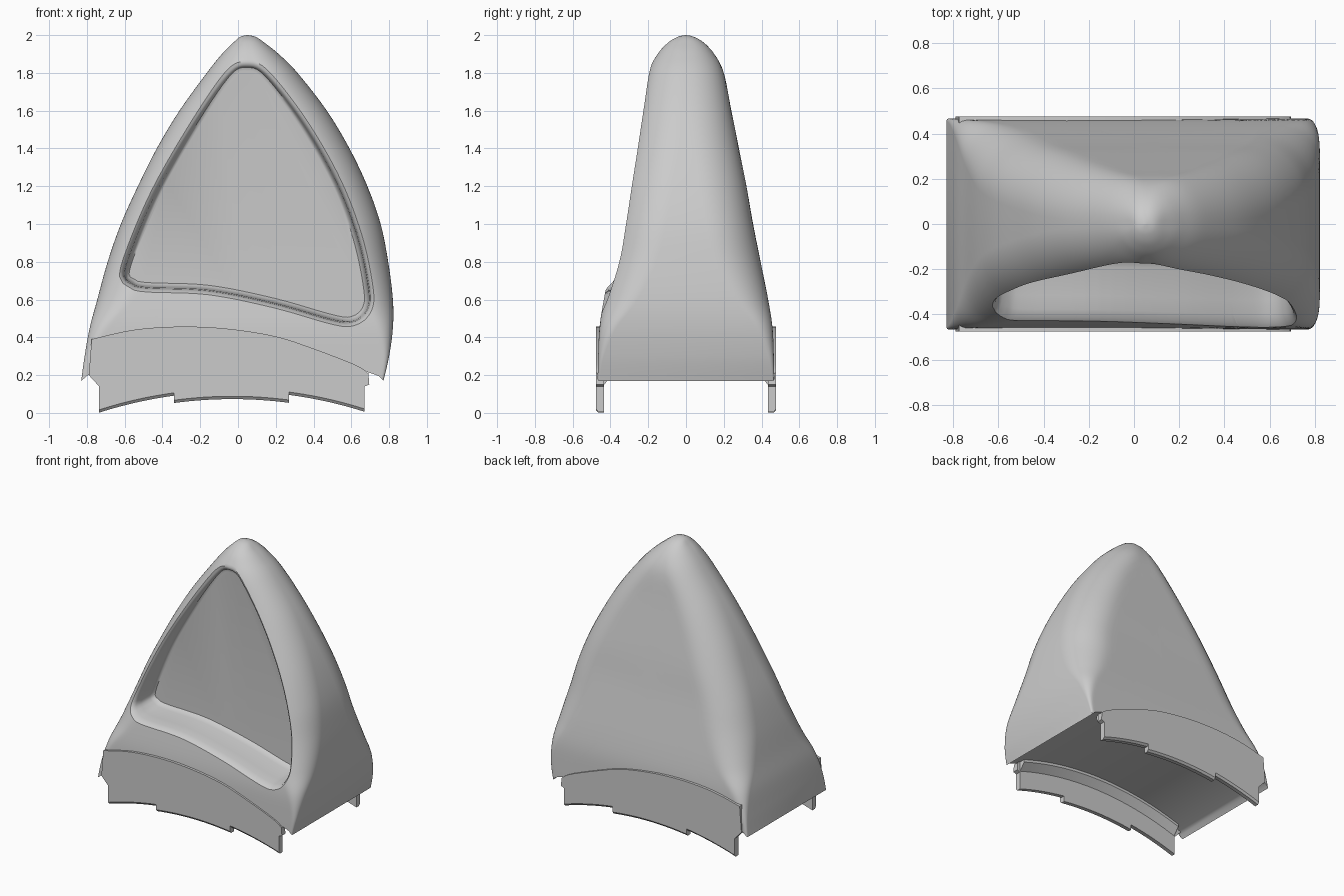
import bpy, bmesh, math
from mathutils import Vector

old = bpy.data.objects.get("Cube")
if old:
    bpy.data.objects.remove(old, do_unlink=True)

grey = bpy.data.materials.new("plain grey")
grey.use_nodes = True
grey.diffuse_color = (0.6, 0.6, 0.6, 1)
grey.node_tree.nodes["Principled BSDF"].inputs["Base Color"].default_value = (0.6, 0.6, 0.6, 1)


def spline(points, steps, closed=False):
    """Catmull-Rom through tuples of any length."""
    n, out = len(points), []
    pick = (lambda i: points[i % n]) if closed else (lambda i: points[max(0, min(n - 1, i))])
    for i in range(n if closed else n - 1):
        p = [pick(i + k) for k in (-1, 0, 1, 2)]
        for s in range(steps):
            t = s / steps
            out.append(tuple(b + 0.5 * t * (c - a + t * (2*a - 5*b + 4*c - d + t * (3*(b - c) + d - a)))
                             for a, b, c, d in zip(*p)))
    if not closed:
        out.append(points[-1])
    return out


def loft(name, rings, angle):
    """Skin closed rings of equal length, cap both ends, face outward."""
    bm = bmesh.new()
    rows = [[bm.verts.new(p) for p in ring] for ring in rings]
    n = len(rows[0])
    for a, b in zip(rows, rows[1:]):
        for i in range(n):
            j = (i + 1) % n
            bm.faces.new((a[i], a[j], b[j], b[i]))
    bm.faces.new(rows[0][::-1])
    bm.faces.new(rows[-1])
    bm.normal_update()
    if bm.calc_volume(signed=True) < 0:
        bmesh.ops.reverse_faces(bm, faces=bm.faces[:])
    mesh = bpy.data.meshes.new(name)
    bm.to_mesh(mesh)
    bm.free()
    mesh.materials.append(grey)
    ob = bpy.data.objects.new(name, mesh)
    bpy.context.collection.objects.link(ob)
    bpy.ops.object.select_all(action='DESELECT')
    ob.select_set(True)
    bpy.context.view_layer.objects.active = ob
    bpy.ops.object.shade_smooth_by_angle(angle=math.radians(angle))


def arch(x, top, radius=2.3, centre=-0.03):
    return top - radius + math.sqrt(radius ** 2 - (x - centre) ** 2)


def span(a, b, n=16):
    return [a + (b - a) * i / n for i in range(n + 1)]


# Shell sections: height, left edge, right edge, half depth, corner radius
sections = spline([
    (0.17, -0.83, 0.77, 0.468, 0.01), (0.3, -0.812, 0.80, 0.465, 0.03),
    (0.45, -0.785, 0.82, 0.458, 0.09), (0.6, -0.745, 0.82, 0.435, 0.18),
    (0.8, -0.69, 0.795, 0.395, 0.24), (1.0, -0.62, 0.755, 0.355, 0.25),
    (1.2, -0.53, 0.685, 0.32, 0.25), (1.4, -0.43, 0.59, 0.28, 0.24),
    (1.6, -0.31, 0.47, 0.24, 0.22), (1.8, -0.165, 0.315, 0.2, 0.19),
    (1.9, -0.085, 0.215, 0.15, 0.14), (1.96, -0.025, 0.14, 0.095, 0.078),
    (1.99, 0.01, 0.095, 0.045, 0.038), (2.0, 0.045, 0.055, 0.005, 0.004)], 8)


def depth_at(p):
    """Half depth of the rounded-rectangle section at a point of the front plane."""
    k = next((i for i in range(1, len(sections)) if sections[i][0] >= p.y), len(sections) - 1)
    a, b = sections[k - 1], sections[k]
    t = max(0, min(1, (p.y - a[0]) / (b[0] - a[0])))
    left, right, depth, radius = [u + (v - u) * t for u, v in zip(a[1:], b[1:])]
    w = (right - left) / 2
    radius = min(radius, w * 0.95, depth * 0.97)
    u = max(0, abs(p.x - (left + right) / 2) - w + radius)
    return depth - radius + math.sqrt(max(0, radius ** 2 - u ** 2))


# Silhouette of the shell and outline of the recess in the front plane
centre = Vector((0.05, 0.9))
silhouette = [Vector(p) for p in
              [(s[2], s[0]) for s in sections] + [(s[1], s[0]) for s in reversed(sections)]
              + [(x, arch(x, 0.33)) for x in span(-0.81, 0.75, 50)]]
outline = [Vector(p) for p in spline([
    (-0.57, 0.77), (-0.55, 0.71), (-0.48, 0.69), (-0.15, 0.675), (0.2, 0.605), (0.5, 0.52),
    (0.6, 0.51), (0.66, 0.56), (0.665, 0.66), (0.61, 0.92), (0.5, 1.21), (0.33, 1.51),
    (0.14, 1.76), (0.05, 1.81), (-0.04, 1.76), (-0.24, 1.46), (-0.43, 1.12)], 6, True)]


def cross(a, b):
    return a.x * b.y - a.y * b.x


def recess_ring(amount):
    """Recess outline grown by an amount, sampled on rays towards the silhouette."""
    grown = []
    for i, p in enumerate(outline):
        t = (outline[(i + 1) % len(outline)] - outline[i - 1]).normalized()
        grown.append(p + Vector((t.y, -t.x)) * amount)
    ring = []
    for s in silhouette:
        ray, best = s - centre, None
        for i, b in enumerate(grown):
            a = grown[i - 1]
            ca, cb = cross(ray, a - centre), cross(ray, b - centre)
            if ca <= 0 < cb:
                best = a.lerp(b, ca / (ca - cb))
        ring.append(best)
    return ring


# Recess floor and walls, softened rim, front, sides and back in one skin
rim = recess_ring(0.05)
rim_y = [-depth_at(p) for p in rim]
rings = []
for f, grow in ((0, 0), (0.05, 0.01), (0.15, 0.018), (0.6, 0.024), (0.82, 0.03), (0.94, 0.038)):
    rings.append([(p.x, -0.15 + f * (y + 0.15), p.y) for p, y in zip(recess_ring(grow), rim_y)])
steps = [(i / 18) ** 2 for i in range(19)]
for t in reversed(steps):
    blend = [s.lerp(r, t) for s, r in zip(silhouette, rim)]
    rings.append([(p.x, -depth_at(p), p.y) for p in blend])
for t in steps:
    blend = [s.lerp(centre, t * 0.97) for s in silhouette]
    rings.append([(p.x, depth_at(p), p.y) for p in blend])
loft("ear_shell", rings, 40)

# Skirts: arched plates with a lower centre tab, and a ledge behind each
lower = ([(x, arch(x, 0.112)) for x in span(-0.735, -0.34)]
         + [(x, arch(x, 0.073)) for x in span(-0.34, 0.27)]
         + [(x, arch(x, 0.115)) for x in span(0.27, 0.67)])
upper = spline([(0.69, 0.21), (0.62, 0.255), (0.4, 0.34), (0.2, 0.405), (-0.05, 0.445),
                (-0.3, 0.457), (-0.55, 0.44), (-0.775, 0.39)], 4)
plate = lower + [(0.67, 0.14), (0.695, 0.15)] + upper + [(-0.79, 0.2), (-0.735, 0.14)]
ledge = ([(x, arch(x, 0.25)) for x in span(-0.73, 0.67)]
         + [(x, arch(x, 0.34)) for x in span(0.67, -0.73)])
for side, word in ((-1, "front"), (1, "back")):
    loft(word + "_skirt", [[(x, side * y, z + dz * (z < 0.13)) for x, z in plate]
                           for y, dz in ((0.435, 0), (0.465, 0), (0.477, 0.015))], 30)
    loft(word + "_ledge", [[(x, side * y, z + dz * (i <= 16)) for i, (x, z) in enumerate(ledge)]
                           for y, dz in ((0.39, 0.06), (0.44, 0))], 30)
